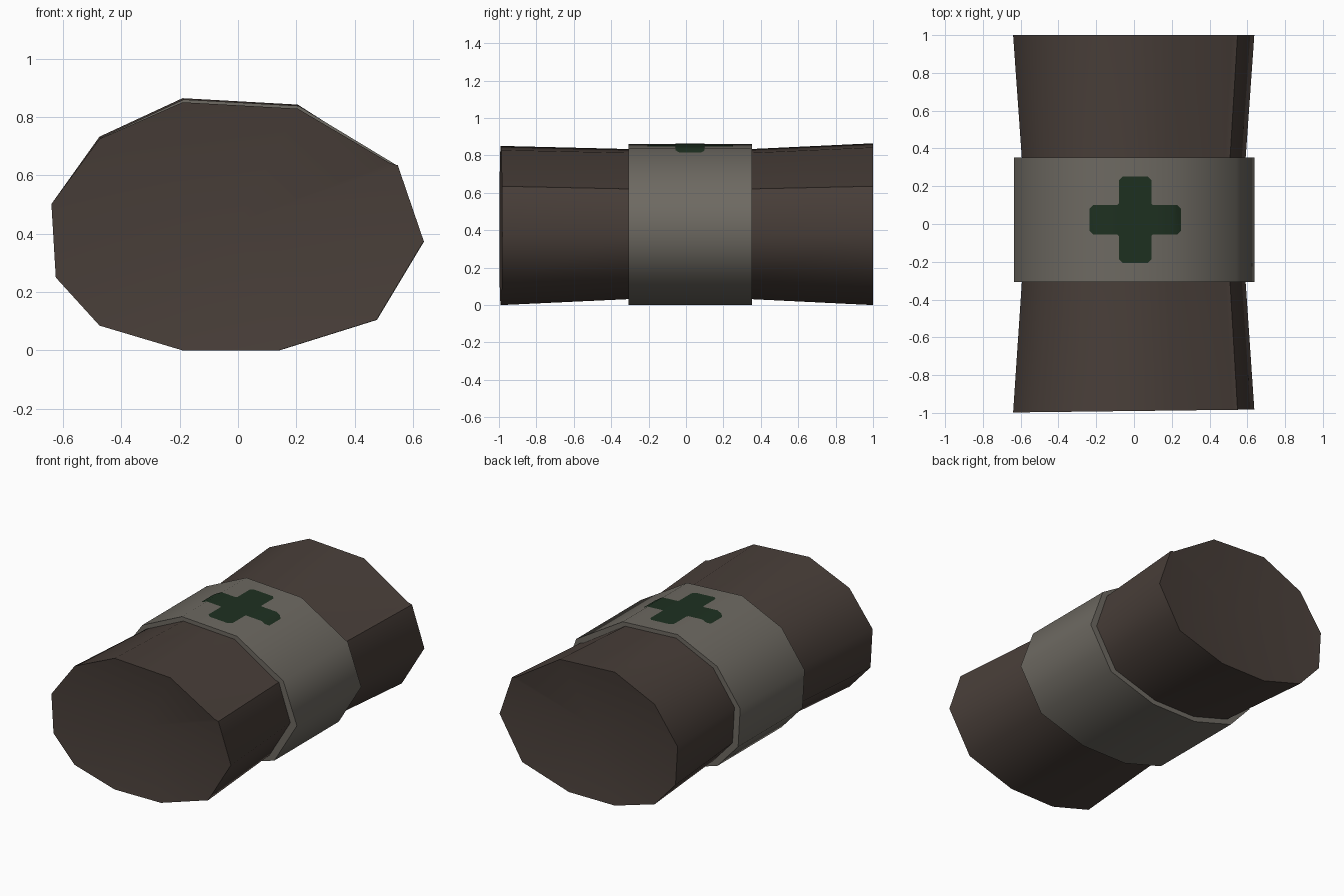
import bpy, bmesh, math

if "Cube" in bpy.data.objects:
    bpy.data.objects.remove(bpy.data.objects["Cube"])


def material(name, rgb):
    m = bpy.data.materials.new(name)
    m.diffuse_color = (*rgb, 1)
    m.use_nodes = True
    m.node_tree.nodes["Principled BSDF"].inputs["Base Color"].default_value = m.diffuse_color
    return m


BROWN = material("dark brown cloth", (0.066, 0.049, 0.041))
GREY = material("grey wrap", (0.155, 0.143, 0.122))
GREEN = material("dark green", (0.013, 0.030, 0.015))

# Uneven roll cross-section (x, z), counter-clockwise seen from the front
LOWER = [(-0.19, 0), (0.14, 0), (0.475, 0.105), (0.637, 0.375)]
UPPER = [(0.205, 0.843), (-0.19, 0.865), (-0.475, 0.733),
         (-0.64, 0.502), (-0.625, 0.25), (-0.475, 0.085)]
ROLL = LOWER + [(0.548, 0.635), (0.52, 0.643)] + UPPER
BAND = LOWER + [(0.54, 0.64)] + UPPER
CZ = 0.44
DENT = 0.06


def finish(bm, name, mat, angle=0):
    bmesh.ops.recalc_face_normals(bm, faces=bm.faces)
    me = bpy.data.meshes.new(name)
    bm.to_mesh(me)
    bm.free()
    me.materials.append(mat)
    ob = bpy.data.objects.new(name, me)
    bpy.context.collection.objects.link(ob)
    if angle:
        bpy.ops.object.select_all(action='DESELECT')
        ob.select_set(True)
        bpy.context.view_layer.objects.active = ob
        bpy.ops.object.shade_smooth_by_angle(angle=math.radians(angle))
    return ob


def scaled(profile, s):
    return [(x * s, CZ + (z - CZ) * s) for x, z in profile]


def loft(bm, rings, closed=False):
    loops = [[bm.verts.new(p) for p in r] for r in rings]
    n = len(loops[0])
    pairs = list(zip(loops, loops[1:]))
    if closed:
        pairs.append((loops[-1], loops[0]))
    for a, b in pairs:
        for i in range(n):
            j = (i + 1) % n
            bm.faces.new((a[i], a[j], b[j], b[i]))
    return loops


# Rolled body: slightly pinched under the wrap, front end cut a little askew
front = [(x, -0.99 + 0.012 * x, z - 0.014 * max(0, min(1, (z - 0.65) / 0.15)))
         for x, z in ROLL]
waist = scaled(ROLL, 0.928)
bm = bmesh.new()
loops = loft(bm, [front, [(x, -0.31, z) for x, z in waist],
                  [(x, 0.35, z) for x, z in waist], [(x, 1.0, z) for x, z in ROLL]])
# Shallow dished ends
for loop, y in ((loops[0], -0.99 + DENT), (loops[-1], 1.0 - DENT)):
    hub = bm.verts.new((0, y, CZ))
    for a, b in zip(loop, loop[1:] + loop[:1]):
        bm.faces.new((a, b, hub))
finish(bm, "roll_body", BROWN, 52)

# Wrap band around the middle
Y0, Y1 = -0.308, 0.352
outer = [(x * 0.997 + 0.003, z * 0.995) for x, z in BAND]
inner = scaled(BAND, 0.91)
bm = bmesh.new()
loft(bm, [[(x, y, z) for x, z in p]
          for p, y in ((outer, Y0), (outer, Y1), (inner, Y1), (inner, Y0))], closed=True)
finish(bm, "wrap_band", GREY, 55)


# Cross plate draped over the top facets of the band
def band_top(x):
    top = sorted(outer[4:8])
    for (xa, za), (xb, zb) in zip(top, top[1:]):
        if xa <= x <= xb:
            return za + (zb - za) * (x - xa) / (xb - xa)


x0, x1, x2, x3 = -0.235, -0.08, 0.093, 0.25
y0, y1, y2, y3 = -0.207, -0.055, 0.1, 0.252
corners = [(x1, y0), (x2, y0), (x2, y1), (x3, y1), (x3, y2), (x2, y2),
           (x2, y3), (x1, y3), (x1, y2), (x0, y2), (x0, y1), (x1, y1)]
outline = []
for i, (x, y) in enumerate(corners):
    c = 0.02 if i % 3 != 2 else 0.008      # inner corners are tighter
    for k in (i - 1, (i + 1) % 12):
        dx, dy = corners[k][0] - x, corners[k][1] - y
        d = math.hypot(dx, dy)
        outline.append((x + dx / d * c, y + dy / d * c, 0))
bm = bmesh.new()
bm.faces.new([bm.verts.new(p) for p in outline])
for fold in (outer[5][0], outer[6][0], x1, x2):
    bmesh.ops.bisect_plane(bm, geom=bm.verts[:] + bm.edges[:] + bm.faces[:],
                           plane_co=(fold, 0, 0), plane_no=(1, 0, 0))
for v in bm.verts:
    v.co.z = band_top(v.co.x) + 0.002
ob = finish(bm, "green_cross", GREEN, 55)
if ob.data.polygons[0].normal.z < 0:
    ob.data.flip_normals()
